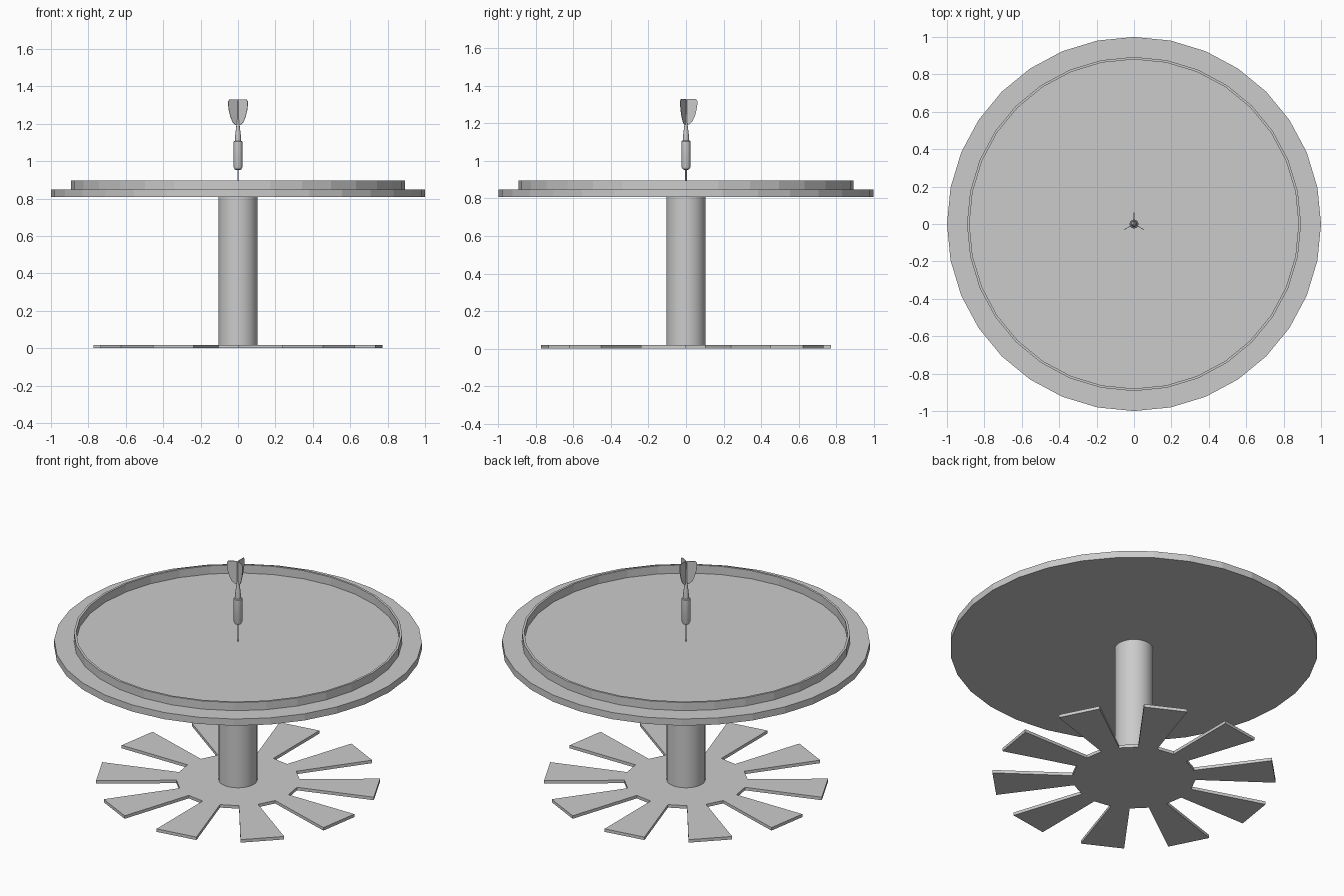
import bpy, bmesh
from math import sin, cos, pi, radians

if "Cube" in bpy.data.objects:
    bpy.data.objects.remove(bpy.data.objects["Cube"])


def make_object(name, bm, smooth=False):
    bmesh.ops.recalc_face_normals(bm, faces=bm.faces)
    mesh = bpy.data.meshes.new(name)
    bm.to_mesh(mesh)
    bm.free()
    ob = bpy.data.objects.new(name, mesh)
    bpy.context.collection.objects.link(ob)
    if smooth:
        bpy.ops.object.select_all(action='DESELECT')
        ob.select_set(True)
        bpy.context.view_layer.objects.active = ob
        bpy.ops.object.shade_smooth_by_angle(angle=radians(35))
    return ob


def lathe(name, profile, sides, smooth=False):
    """Revolve (radius, z) points around z; both ends get closed."""
    bm = bmesh.new()
    rings = [[bm.verts.new((r * cos(2 * pi * i / sides), r * sin(2 * pi * i / sides), z))
              for i in range(sides)] for r, z in profile]
    for a, b in zip(rings, rings[1:]):
        for i in range(sides):
            j = (i + 1) % sides
            bm.faces.new((a[i], a[j], b[j], b[i]))
    bm.faces.new(rings[0])
    bm.faces.new(rings[-1])
    return make_object(name, bm, smooth)


def plate(bm, points, thickness):
    """Solid plate from a flat outline of 3D points, pushed along a vector."""
    face = bm.faces.new([bm.verts.new(p) for p in points])
    ext = bmesh.ops.extrude_face_region(bm, geom=[face], use_keep_orig=True)
    moved = [g for g in ext['geom'] if isinstance(g, bmesh.types.BMVert)]
    bmesh.ops.translate(bm, verts=moved, vec=thickness)


# Base: 20-sided hub with every other side pulled out into a spoke
bm = bmesh.new()
outline = []
for k in range(10):
    a, b = radians(36 * k + 18), radians(36 * k + 36)
    for r, t in ((0.335, a), (0.772, a), (0.772, b), (0.335, b)):
        outline.append((r * cos(t), r * sin(t), 0))
plate(bm, outline, (0, 0, 0.018))
make_object("spoked_base", bm)

# Column
lathe("column", [(0.105, 0.017), (0.105, 0.81)], 32, True)

# Table top with raised rim
lathe("table_top", [(1, 0.808), (1, 0.848)], 32)
bm_rim = [(0.88, 0.847), (0.893, 0.847), (0.893, 0.897), (0.88, 0.897)]
bm = bmesh.new()
rings = [[bm.verts.new((r * cos(pi * i / 16), r * sin(pi * i / 16), z)) for i in range(32)]
         for r, z in bm_rim]
for k in range(4):
    a, b = rings[k], rings[(k + 1) % 4]
    for i in range(32):
        j = (i + 1) % 32
        bm.faces.new((a[i], a[j], b[j], b[i]))
make_object("raised_rim", bm)

# Dart: point, barrel and shaft
lathe("dart_point", [(0.001, 0.845), (0.004, 0.865), (0.004, 0.96)], 12, True)
lathe("dart_barrel", [(0.010, 0.953), (0.019, 0.957), (0.024, 0.970),
                      (0.024, 1.105), (0.020, 1.108)], 16, True)
lathe("dart_shaft", [(0.016, 1.105), (0.015, 1.14), (0.009, 1.19),
                     (0.006, 1.21), (0.005, 1.325)], 12, True)

# Three fins around the shaft
fin = [(0.002, 1.19), (0.018, 1.195), (0.034, 1.21), (0.047, 1.238), (0.056, 1.27),
       (0.061, 1.305), (0.060, 1.32), (0.053, 1.33), (0.002, 1.33)]
bm = bmesh.new()
for k in range(3):
    t = radians(90 + 120 * k)
    nx, ny = -sin(t) * 0.0015, cos(t) * 0.0015
    plate(bm, [(r * cos(t) - nx, r * sin(t) - ny, z) for r, z in fin], (2 * nx, 2 * ny, 0))
make_object("dart_fins", bm)
